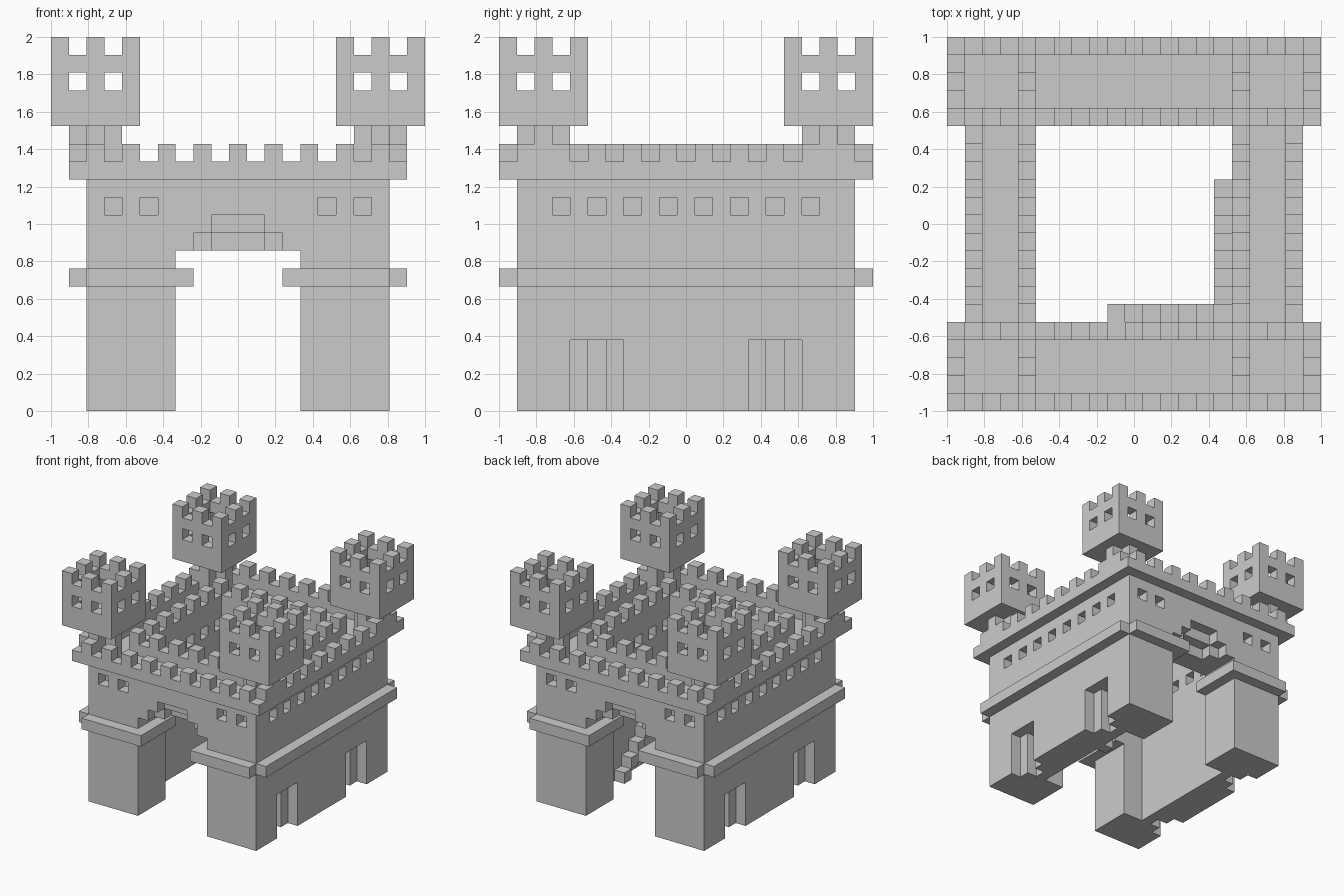
import bpy
import bmesh
from mathutils import Vector

N = 21                 # the castle fits a cube of N blocks per side
U = 2 / N              # size of one block
LAST = N - 1

cube = bpy.data.objects.get("Cube")
if cube:
    bpy.data.objects.remove(cube, do_unlink=True)

stone = bpy.data.materials.new("grey stone")
stone.use_nodes = True
stone.diffuse_color = (0.6, 0.6, 0.6, 1)
stone.node_tree.nodes["Principled BSDF"].inputs["Base Color"].default_value = (0.6, 0.6, 0.6, 1)


def block(x0, x1, y0, y1, z0, z1):
    """Solid run of blocks, both ends included."""
    return {(x, y, z) for x in range(x0, x1 + 1)
            for y in range(y0, y1 + 1) for z in range(z0, z1 + 1)}


def flip_x(cells):
    return {(LAST - x, y, z) for x, y, z in cells}


def flip_y(cells):
    return {(x, LAST - y, z) for x, y, z in cells}


def four_ways(cells):
    both = cells | flip_x(cells)
    return both | flip_y(both)


def ring(x0, x1, y0, y1, z0, z1):
    return block(x0, x1, y0, y1, z0, z1) - block(x0 + 1, x1 - 1, y0 + 1, y1 - 1, z0, z1)


def merlons(cells, z):
    """Every other block of a ring, raised to layer z."""
    return {(x, y, z) for x, y, _ in cells if (x + y) % 2 == 0}


def build(name, cells):
    """Mesh only the outer skin of a set of blocks."""
    bm = bmesh.new()
    corners = {}

    def vert(p):
        key = tuple(p)
        if key not in corners:
            corners[key] = bm.verts.new((p[0] * U - 1, p[1] * U - 1, p[2] * U))
        return corners[key]

    for cell in sorted(cells):
        for axis in range(3):
            a, b = Vector(), Vector()
            a[(axis + 1) % 3] = 1
            b[(axis + 2) % 3] = 1
            for side in (0, 1):
                step = Vector()
                step[axis] = 1
                beside = Vector(cell) + step * (2 * side - 1)
                if tuple(int(c) for c in beside) in cells:
                    continue
                o = Vector(cell) + step * side
                loop = [o, o + a, o + a + b, o + b]
                if not side:
                    loop.reverse()
                bm.faces.new([vert(p) for p in loop])
    mesh = bpy.data.meshes.new(name)
    bm.to_mesh(mesh)
    bm.free()
    mesh.materials.append(stone)
    obj = bpy.data.objects.new(name, mesh)
    bpy.context.collection.objects.link(obj)
    return obj


# Main walls around an open courtyard
walls = block(2, 18, 1, 19, 0, 12) - block(5, 15, 5, 15, 0, 12)

# Gateways front and back, each with a stepped arch recess
walls -= block(7, 13, 0, LAST, 0, 8)
arch = block(8, 12, 1, 1, 9, 9) | block(9, 11, 1, 1, 10, 10) | block(9, 11, 2, 2, 9, 9)
walls -= four_ways(arch)

# Stepped doorways in the sides
walls -= four_ways(block(2, 2, 4, 6, 0, 3) | block(3, 3, 5, 5, 0, 3))

# Window recesses, outside and towards the courtyard
windows = {(3, 1, 11), (5, 1, 11), (5, 4, 11)}
windows |= {(2, y, 11) for y in range(3, 10, 2)}
windows |= {(4, y, 11) for y in range(5, 10, 2)}
walls -= four_ways(windows)
build("castle_walls", walls)

# Ledge around the outside, turning into the gateways
ledge = block(2, 7, 0, 0, 7, 7) | block(7, 7, 0, 4, 7, 7) | block(1, 1, 1, 10, 7, 7)
build("wall_ledge", four_ways(ledge))

# Outer and inner parapets with merlons
for name, parapet in (("outer_parapet", ring(1, 19, 0, LAST, 13, 13)),
                      ("inner_parapet", ring(4, 16, 4, 16, 13, 13))):
    build(name, parapet | merlons(parapet, 14))

# Corner towers on cross-shaped stems
tower = block(0, 4, 0, 4, 16, 16) | ring(0, 4, 0, 4, 17, 19)
for n in (1, 3):
    tower -= block(n, n, 0, 4, 18, 18) | block(0, 4, n, n, 18, 18)
tower |= merlons(ring(0, 4, 0, 4, 19, 19), 20)
stem = block(1, 3, 2, 2, 13, 15) | block(2, 2, 1, 3, 13, 15)
for part, cells in (("tower", tower), ("tower_stem", stem)):
    build("front_right_" + part, cells)
    build("front_left_" + part, flip_x(cells))
    build("back_right_" + part, flip_y(cells))
    build("back_left_" + part, flip_x(flip_y(cells)))

# Courtyard stairs: up the left wall, then along the front wall
path = [(15, y) for y in range(12, 4, -1)] + [(x, 5) for x in range(14, 8, -1)]
build("courtyard_stairs", {(x, y, z) for z, (x, y) in enumerate(path)})
